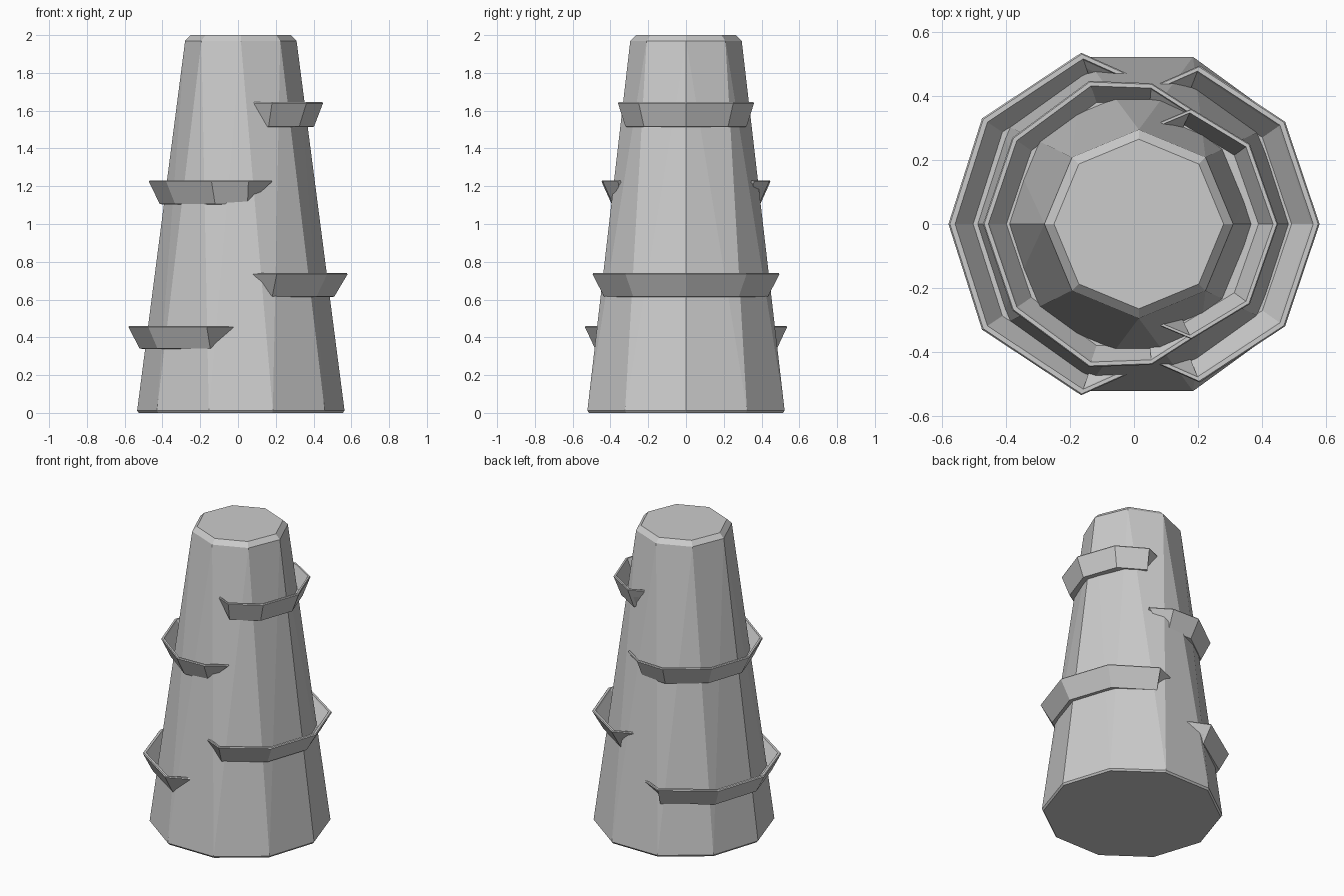
import bpy, bmesh, math

if "Cube" in bpy.data.objects:
    bpy.data.objects.remove(bpy.data.objects["Cube"])

CX = 0.015  # tower axis


def finish(bm, name):
    bmesh.ops.recalc_face_normals(bm, faces=bm.faces[:])
    me = bpy.data.meshes.new(name)
    bm.to_mesh(me)
    bm.free()
    ob = bpy.data.objects.new(name, me)
    bpy.context.collection.objects.link(ob)
    return ob


# Tapered body: ten-sided foot blending into an eight-sided top, bevelled rims
bm = bmesh.new()
for n, r, z in [(10, 0.54, 0), (10, 0.549, 0.012), (8, 0.295, 1.97), (8, 0.265, 2.0)]:
    for i in range(n):
        a = 2 * math.pi * i / n
        bm.verts.new((CX + r * math.cos(a), r * math.sin(a), z))
bmesh.ops.convex_hull(bm, input=bm.verts[:])
bmesh.ops.dissolve_limit(bm, angle_limit=0.005, verts=bm.verts[:], edges=bm.edges[:])
finish(bm, "tower_body")


def trough(name, half, zb, zt, bottom):
    """Open planting lip: rim path from the back tip to the middle, mirrored in y."""
    rim = half + [(x, -y) for x, y in reversed(half[:-1])]
    last = len(rim) - 1
    bm = bmesh.new()
    rows = []
    for i, (x, y) in enumerate(rim):
        tip = i in (0, last)
        # closed section: (scale, height)
        section = [(0.7, zb), (bottom, zb + 0.005), (1.0, zt - 0.006), (0.992, zt),
                   (0.965, zt), (0.955, zt - 0.01), (bottom - 0.03, zb + 0.03), (0.7, zb + 0.03)]
        row = []
        for s, z in section:
            px, py = x, y
            if tip and z < zt - 0.02:
                # lower end runs back into the wall beneath the neighbouring corner
                px, py = rim[1 if i == 0 else last - 1]
                s *= 0.88
            row.append(bm.verts.new((CX + (px - CX) * s, py * s, z)))
        rows.append(row)
    for a, b in zip(rows, rows[1:]):
        for j in range(len(a)):
            k = (j + 1) % len(a)
            bm.faces.new((a[j], a[k], b[k], b[j]))
    bm.faces.new(rows[0])
    bm.faces.new(rows[-1])
    finish(bm, name)


# Four lips, alternating left and right up the tower
trough("lower_left_trough",
       [(-0.02, 0.47), (-0.165, 0.535), (-0.475, 0.33), (-0.58, 0)], 0.335, 0.46, 0.9)
trough("lower_right_trough",
       [(0.08, 0.44), (0.205, 0.495), (0.472, 0.32), (0.58, 0)], 0.61, 0.74, 0.875)
trough("middle_left_trough",
       [(0.18, 0.36), (0.055, 0.44), (-0.14, 0.447), (-0.38, 0.27), (-0.472, 0)], 1.1, 1.23, 0.88)
trough("upper_right_trough",
       [(0.085, 0.32), (0.18, 0.36), (0.362, 0.25), (0.45, 0)], 1.51, 1.645, 0.89)
